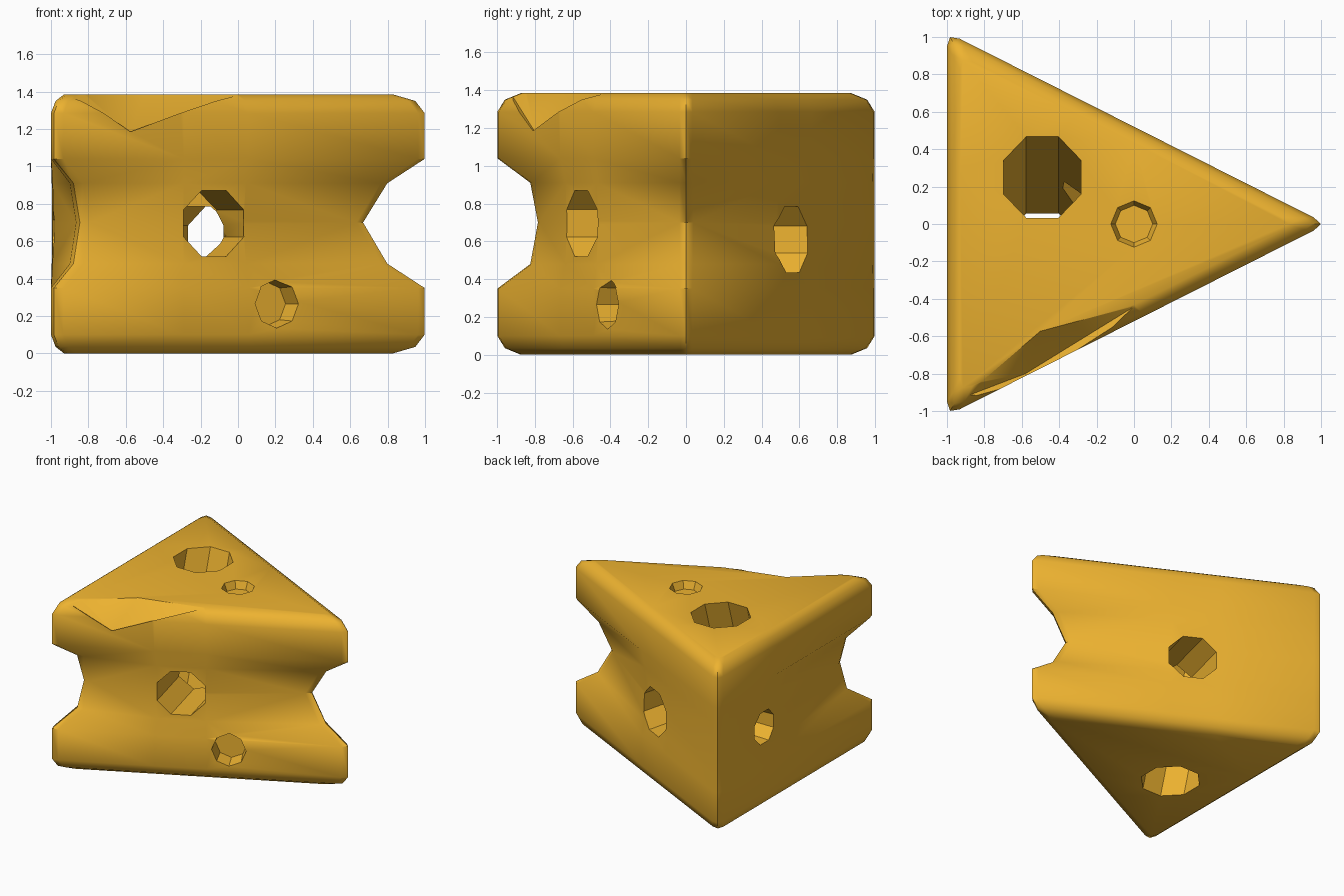
import bpy, bmesh, math
from mathutils import Vector, Matrix

if "Cube" in bpy.data.objects:
    bpy.data.objects.remove(bpy.data.objects["Cube"])

# Triangular plan: tip, back corner, front-left corner
FULL = [Vector((1.03, 0)), Vector((-1, 1.025)), Vector((-1, -1.025))]
MIDS = [(0.48, 0.65), (0.35,), (0.35, 0.52)]   # extra columns on back, left, front sides

# Levels: z, tip x, back corner, front-left corner, how far mid columns follow the corners
LEVELS = [
    (0.00, 0.86, (-0.93, 0.90), (-0.93, -0.90), 1),
    (0.035, 0.98, (-0.975, 0.985), (-0.975, -0.985), 1),
    (0.10, 1.03, (-1, 1.025), (-1, -1.025), 1),
    (0.35, 1.03, (-1, 1.025), (-1, -1.025), 1),
    (0.48, 0.83, (-1, 1.025), (-0.895, -0.85), 0.25),
    (0.70, 0.70, (-1, 1.025), (-0.86, -0.81), 0.25),
    (0.91, 0.83, (-1, 1.025), (-0.895, -0.85), 0.25),
    (1.04, 1.03, (-1, 1.025), (-1, -1.025), 1),
    (1.285, 1.03, (-1, 1.025), (-1, -1.025), 1),
    (1.35, 0.98, (-0.975, 0.985), (-0.975, -0.985), 1),
    (1.385, 0.86, (-0.93, 0.90), (-0.93, -0.90), 1),
]


def ring(level):
    z, tip, back, left, follow = level
    c = [Vector((tip, 0)), Vector(back), Vector(left)]
    pts = []
    for i in range(3):
        p, nxt, prv = c[i], c[(i + 1) % 3], c[i - 1]
        a, b = (prv - p).normalized(), (nxt - p).normalized()
        pts += [p + 0.075 * a, p + 0.018 * (a + b), p + 0.075 * b]
        for f in MIDS[i]:
            full = FULL[i].lerp(FULL[(i + 1) % 3], f)
            pts.append(full.lerp(p.lerp(nxt, f), follow))
    return [(q.x, q.y, z) for q in pts]


def to_object(name, bm):
    bmesh.ops.recalc_face_normals(bm, faces=bm.faces[:])
    me = bpy.data.meshes.new(name)
    bm.to_mesh(me)
    bm.free()
    ob = bpy.data.objects.new(name, me)
    bpy.context.collection.objects.link(ob)
    return ob


# Wedge body with pinched waist
bm = bmesh.new()
rings = [[bm.verts.new(p) for p in ring(l)] for l in LEVELS]
n = len(rings[0])
for lo, hi in zip(rings, rings[1:]):
    for i in range(n):
        j = (i + 1) % n
        bm.faces.new((lo[i], lo[j], hi[j], hi[i]))
bm.faces.new(rings[0][::-1])
bm.faces.new(rings[-1])
bmesh.ops.triangulate(bm, faces=[f for f in bm.faces if len(f.verts) == 4])
cheese = to_object("cheese_wedge", bm)


def hole(name, p, d, r1, r2, depth, out, flat=True):
    """Eight-sided cutter starting `out` before p and going `depth` along d."""
    d = Vector(d).normalized()
    bm = bmesh.new()
    spin = Matrix.Rotation(math.pi / 8 if flat else 0, 4, 'Z')
    mid = Vector(p) + d * (depth - out) / 2
    m = Matrix.Translation(mid) @ d.to_track_quat('Z', 'Y').to_matrix().to_4x4() @ spin
    bmesh.ops.create_cone(bm, cap_ends=True, segments=8, radius1=r1, radius2=r2,
                          depth=depth + out, matrix=m)
    return to_object(name, bm)


cutters = [
    hole("top_through_hole", (-0.49, 0.25, 1.385), (0, -0.41, -1.385), 0.225, 0.225, 1.6, 0.15),
    hole("top_small_dent", (0, 0, 1.385), (0, 0, -1), 0.128, 0.10, 0.06, 0.01, False),
    hole("front_hole", (-0.13, -0.55, 0.695), (-0.25, 1, 0), 0.19, 0.19, 0.64, 0.2),
    hole("back_hole", (-0.11, 0.55, 0.61), (-0.25, -1, 0), 0.19, 0.19, 0.64, 0.2),
    hole("front_small_hole", (0.205, -0.41, 0.265), (-0.447, 0.894, 0), 0.132, 0.12, 0.13, 0.04, False),
    hole("left_hole", (-1, 0.4, 0.66), (1, 0, 0), 0.14, 0.13, 0.25, 0.05),
]

# Dent along the front top edge
bm = bmesh.new()
A, B, C, D = (Vector(v) for v in ((0.02, -0.43, 1.388), (-0.92, -0.93, 1.388),
                                  (-0.5, -0.57, 1.388), (-0.58, -0.80, 1.18)))
o = Vector((0.1, -0.2, 0.1))
for v in (A, B, C, D, A + o, B + o, D + o, C + Vector((0, 0, 0.1))):
    bm.verts.new(v)
bmesh.ops.convex_hull(bm, input=bm.verts[:])
cutters.append(to_object("edge_dent", bm))

# Cut everything out of the body
bpy.context.view_layer.objects.active = cheese
cheese.select_set(True)
for c in cutters:
    c.hide_render = True
    mod = cheese.modifiers.new(c.name, 'BOOLEAN')
    mod.operation = 'DIFFERENCE'
    mod.solver = 'EXACT'
    mod.object = c
    bpy.ops.object.modifier_apply(modifier=mod.name)
for c in cutters:
    bpy.data.objects.remove(c)

# Smooth shading and colour
bpy.ops.object.shade_smooth_by_angle(angle=math.radians(42))
mat = bpy.data.materials.new("cheese_yellow")
mat.diffuse_color = (0.85, 0.45, 0.03, 1)
mat.use_nodes = True
mat.node_tree.nodes["Principled BSDF"].inputs["Base Color"].default_value = mat.diffuse_color
cheese.data.materials.clear()
cheese.data.materials.append(mat)
